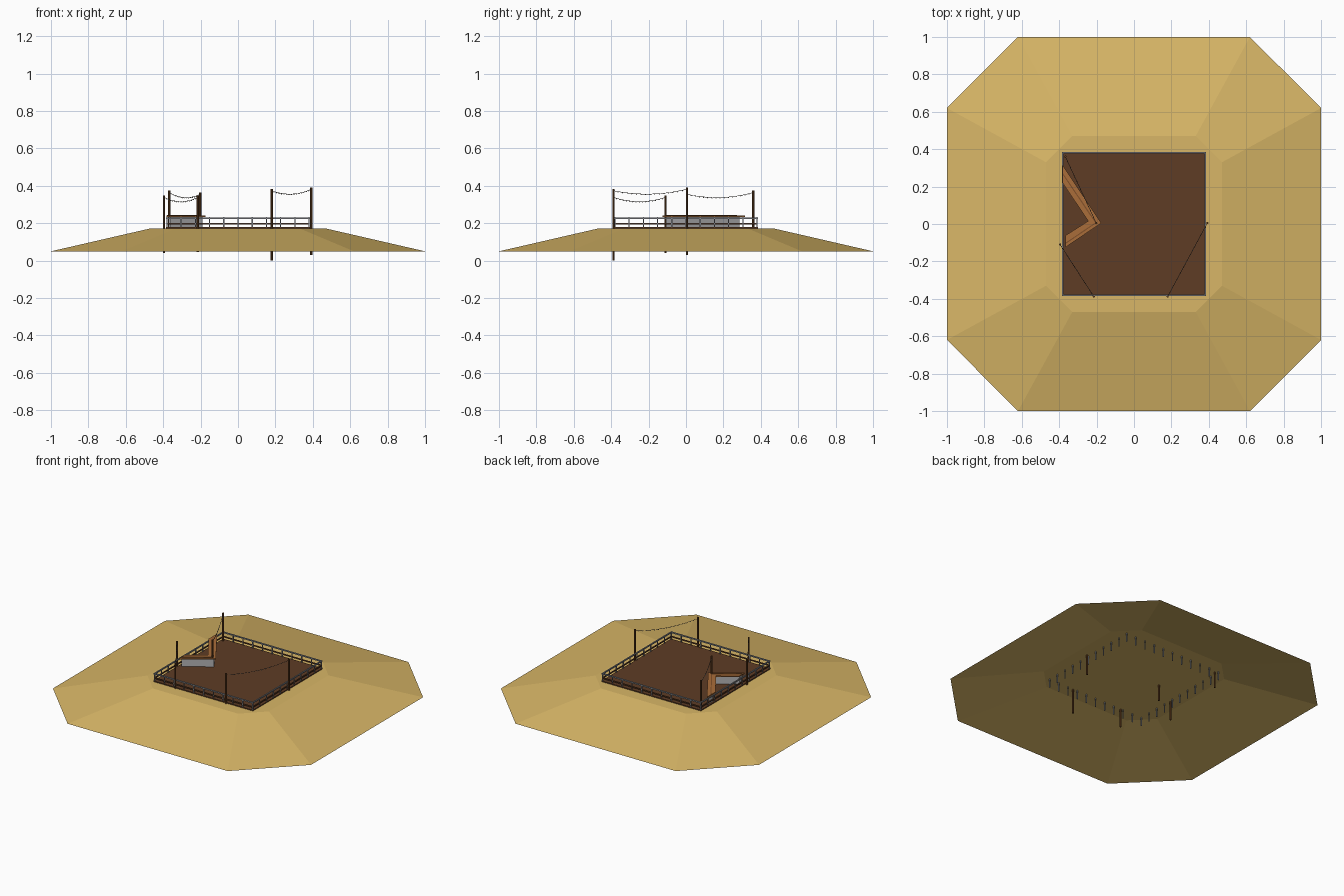
import bpy, bmesh, math
from mathutils import Vector

if "Cube" in bpy.data.objects:
    bpy.data.objects.remove(bpy.data.objects["Cube"])


def mat(name, r, g, b):
    m = bpy.data.materials.new(name)
    m.diffuse_color = (r, g, b, 1)
    m.use_nodes = True
    m.node_tree.nodes["Principled BSDF"].inputs["Base Color"].default_value = m.diffuse_color
    return m


SAND = mat("sand", 0.69, 0.47, 0.135)
DECK = mat("dark wood", 0.112, 0.045, 0.018)
TOP = mat("counter wood", 0.40, 0.155, 0.042)
TRIM = mat("counter trim", 0.22, 0.08, 0.022)
PANEL = mat("light grey panel", 0.46, 0.46, 0.47)
RAIL = mat("rail grey", 0.25, 0.26, 0.28)
POLE = mat("pole wood", 0.13, 0.05, 0.014)
WIRE = mat("wire", 0.05, 0.04, 0.035)
BULB = mat("bulb", 0.85, 0.80, 0.68)


def finish(name, bm, material):
    bmesh.ops.recalc_face_normals(bm, faces=bm.faces[:])
    me = bpy.data.meshes.new(name)
    bm.to_mesh(me)
    bm.free()
    me.materials.append(material)
    ob = bpy.data.objects.new(name, me)
    bpy.context.collection.objects.link(ob)
    return ob


def add_box(bm, x0, x1, y0, y1, z0, z1):
    vs = bmesh.ops.create_cube(bm, size=1)["verts"]
    for v in vs:
        v.co = Vector(((x0 + x1) / 2 + v.co.x * (x1 - x0),
                       (y0 + y1) / 2 + v.co.y * (y1 - y0),
                       (z0 + z1) / 2 + v.co.z * (z1 - z0)))


def prism(name, pts, z0, z1, material):
    bm = bmesh.new()
    f = bm.faces.new([bm.verts.new((x, y, z0)) for x, y in pts])
    up = bmesh.ops.extrude_face_region(bm, geom=[f])["geom"]
    for v in up:
        if isinstance(v, bmesh.types.BMVert):
            v.co.z = z1
    return finish(name, bm, material)


# sand mound: open-bottomed octagonal shell
def octagon(a, b):
    return [(a, -b), (a, b), (b, a), (-b, a), (-a, b), (-a, -b), (-b, -a), (b, -a)]


bm = bmesh.new()
low = [bm.verts.new((x, y, 0.05)) for x, y in octagon(1.0, 0.62)]
high = [bm.verts.new((x, y, 0.172)) for x, y in octagon(0.47, 0.33)]
for i in range(8):
    j = (i + 1) % 8
    bm.faces.new((low[i], low[j], high[j], high[i]))
bm.faces.new(high)
mound = finish("sand_mound", bm, SAND)

# deck floor
H = 0.385
bm = bmesh.new()
add_box(bm, -H, H, -H, H, 0.1725, 0.179)
finish("deck_floor", bm, DECK)

# fence: ten bays a side
F = 0.38
posts = bmesh.new()
for i in range(10):
    t = -F + 2 * F * i / 10
    for x, y in ((t, -F), (F, t), (-t, F), (-F, -t)):
        add_box(posts, x - 0.003, x + 0.003, y - 0.003, y + 0.003, 0.11, 0.233)
finish("fence_posts", posts, RAIL)


def rail_ring(name, z, h, w, material):
    bm = bmesh.new()
    for s in (-F, F):
        add_box(bm, -F - w, F + w, s - w, s + w, z - h, z + h)
        add_box(bm, s - w, s + w, -F + w, F - w, z - h, z + h)
    finish(name, bm, material)


rail_ring("fence_top_rail", 0.228, 0.004, 0.004, RAIL)
rail_ring("fence_middle_rail", 0.198, 0.004, 0.003, DECK)

# V-shaped bar counter
prism("counter_base", [(-0.372, 0.285), (-0.19, 0.006), (-0.362, -0.108),
                       (-0.362, -0.073), (-0.232, 0.012), (-0.372, 0.235)],
      0.179, 0.234, PANEL)
prism("counter_top", [(-0.382, 0.315), (-0.175, 0.005), (-0.367, -0.125),
                      (-0.367, -0.062), (-0.245, 0.016), (-0.382, 0.22)],
      0.234, 0.242, TOP)
# dark line inlaid along the counter top
prism("counter_trim", [(-0.38, 0.272), (-0.2, 0.006), (-0.366, -0.107),
                       (-0.366, -0.100), (-0.208, 0.007), (-0.38, 0.262)],
      0.2405, 0.2435, TRIM)

# light poles: x, y, bottom, top
POLES = {"right": (0.392, 0.005, 0.03, 0.392), "front_right": (0.18, -0.388, 0.0, 0.384),
         "front_left": (-0.215, -0.388, 0.045, 0.348), "left": (-0.395, -0.11, 0.04, 0.348),
         "back_left": (-0.367, 0.36, 0.06, 0.374), "counter": (-0.202, 0.005, 0.06, 0.365)}
for name, (x, y, z0, z1) in POLES.items():
    bpy.ops.mesh.primitive_cylinder_add(vertices=8, radius=0.006, depth=z1 - z0,
                                        location=(x, y, (z0 + z1) / 2))
    ob = bpy.context.object
    ob.name = name + "_pole"
    ob.data.materials.append(POLE)


# sagging light strings
def light_string(a, b):
    pa, pb = POLES[a], POLES[b]
    A = Vector((pa[0], pa[1], pa[3] - 0.01))
    B = Vector((pb[0], pb[1], pb[3] - 0.01))
    n = 16
    path = []
    for i in range(n + 1):
        t = i / n
        p = A.lerp(B, t)
        p.z -= 0.022 * 4 * t * (1 - t)
        path.append(p)
    cu = bpy.data.curves.new(a + "_wire", "CURVE")
    cu.dimensions = "3D"
    cu.bevel_depth = 0.0013
    cu.bevel_resolution = 0
    sp = cu.splines.new("POLY")
    sp.points.add(n)
    for q, p in zip(sp.points, path):
        q.co = (*p, 1)
    cu.materials.append(WIRE)
    bpy.context.collection.objects.link(bpy.data.objects.new(a + "_wire", cu))
    bm = bmesh.new()
    for p in path[1:-1]:
        vs = bmesh.ops.create_icosphere(bm, subdivisions=1, radius=0.0028)["verts"]
        bmesh.ops.translate(bm, verts=vs, vec=p - Vector((0, 0, 0.003)))
    finish(a + "_bulbs", bm, BULB)


light_string("right", "front_right")
light_string("front_left", "left")
light_string("back_left", "counter")
